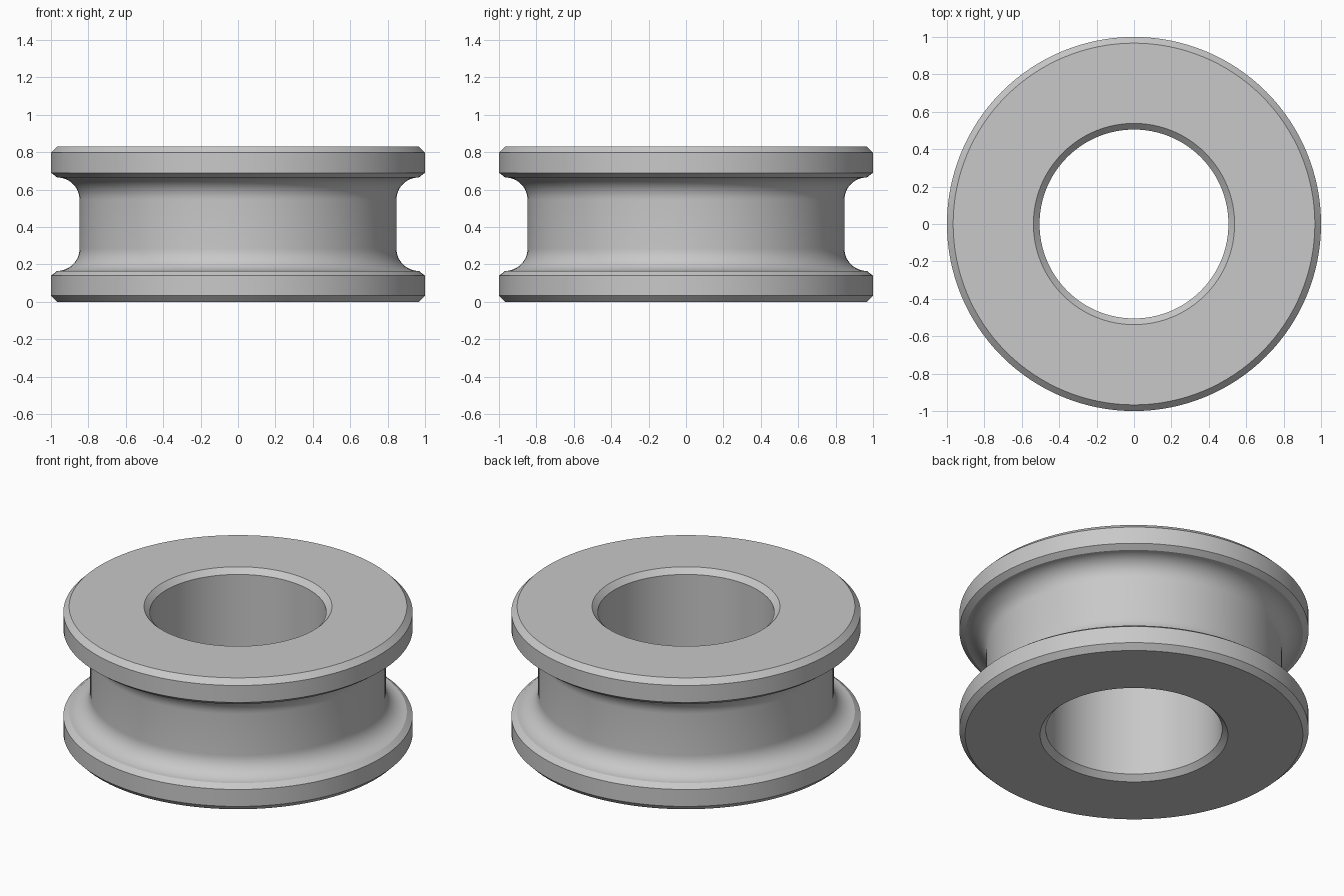
import bpy
import bmesh
import math

cube = bpy.data.objects.get("Cube")
if cube:
    bpy.data.objects.remove(cube, do_unlink=True)

HEIGHT = 0.83
MID = HEIGHT / 2
BORE, WAIST, RIM = 0.505, 0.847, 1.0
BEVEL = 0.033
FILLET = RIM - BEVEL - WAIST
GROOVE_TOP = 0.665
SEGMENTS = 128
ARC_STEPS = 12

# Single grey material
grey = bpy.data.materials.new("plain grey")
grey.use_nodes = True
colour = (0.58, 0.58, 0.58, 1)
grey.diffuse_color = colour
grey.node_tree.nodes["Principled BSDF"].inputs["Base Color"].default_value = colour

# Upper half of the cross-section, from the bore out over the rim to the waist
upper = [
    (BORE, HEIGHT - BEVEL),
    (BORE + BEVEL, HEIGHT),
    (RIM - BEVEL, HEIGHT),
    (RIM, HEIGHT - BEVEL),
    (RIM, GROOVE_TOP + 0.025),
]
# Rounded groove corner
for i in range(ARC_STEPS + 1):
    a = math.pi / 2 * (1 + i / ARC_STEPS)
    upper.append((RIM - BEVEL + FILLET * math.cos(a),
                  GROOVE_TOP - FILLET + FILLET * math.sin(a)))
lower = [(r, 2 * MID - z) for r, z in reversed(upper)]
profile = upper + lower

# Grooved ring: the closed cross-section swept around the z axis
bm = bmesh.new()
rings = []
for s in range(SEGMENTS):
    a = 2 * math.pi * s / SEGMENTS
    rings.append([bm.verts.new((r * math.cos(a), r * math.sin(a), z)) for r, z in profile])
n = len(profile)
for s in range(SEGMENTS):
    here, there = rings[s], rings[(s + 1) % SEGMENTS]
    for i in range(n):
        j = (i + 1) % n
        bm.faces.new((here[i], here[j], there[j], there[i]))
bmesh.ops.recalc_face_normals(bm, faces=bm.faces)
mesh = bpy.data.meshes.new("grooved_ring")
bm.to_mesh(mesh)
bm.free()
mesh.materials.append(grey)

ring = bpy.data.objects.new("grooved_ring", mesh)
bpy.context.collection.objects.link(ring)
bpy.ops.object.select_all(action="DESELECT")
ring.select_set(True)
bpy.context.view_layer.objects.active = ring
bpy.ops.object.shade_smooth_by_angle(angle=math.radians(25))
